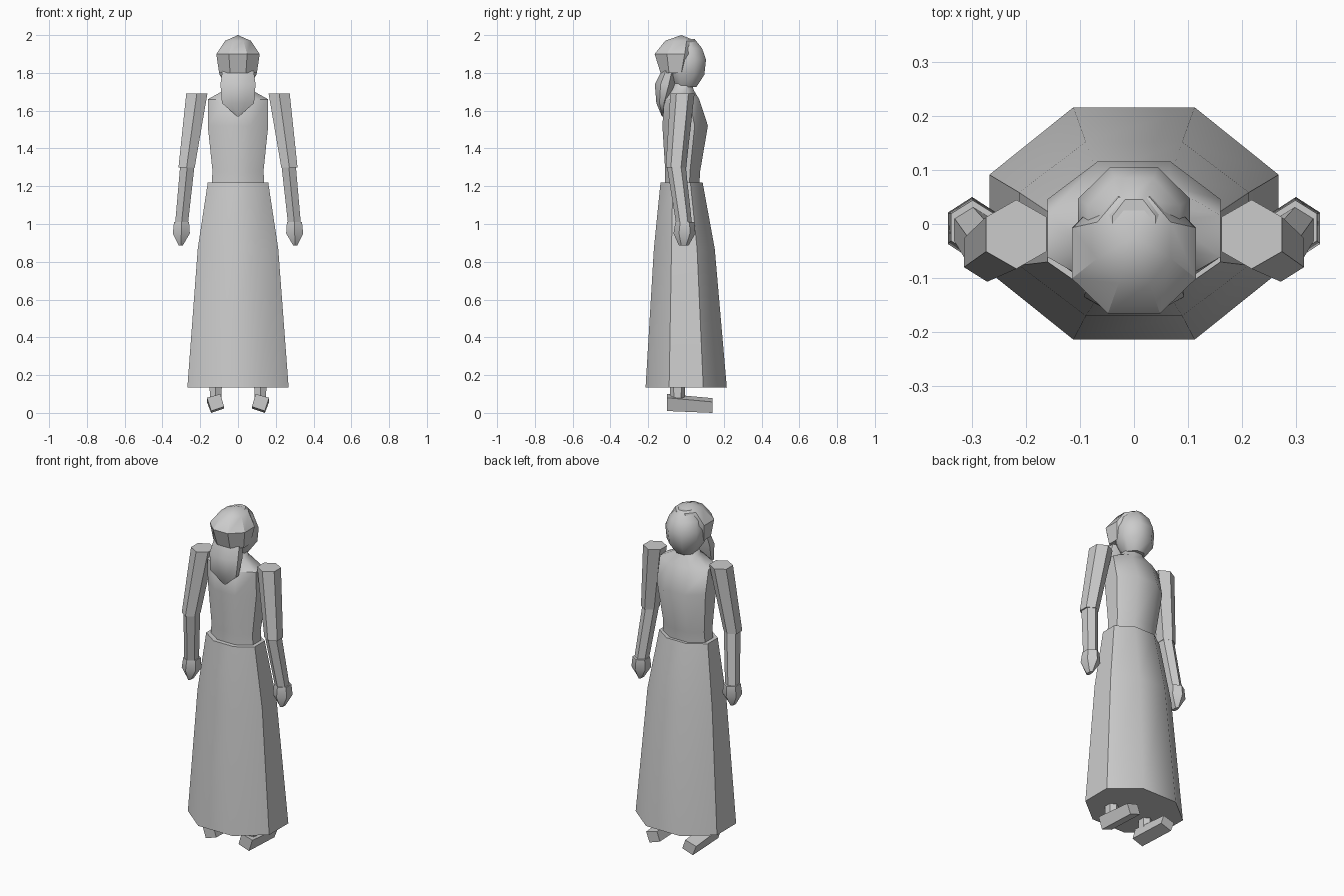
import bpy, bmesh, math

if "Cube" in bpy.data.objects:
    bpy.data.objects.remove(bpy.data.objects["Cube"])


def loft(name, rings, smooth=45):
    """Skin a stack of equal rings (listed top to bottom) and close both ends."""
    bm = bmesh.new()
    loops = [[bm.verts.new(p) for p in r] for r in rings]
    n = len(loops[0])
    for a, b in zip(loops, loops[1:]):
        for i in range(n):
            j = (i + 1) % n
            bm.faces.new((a[i], a[j], b[j], b[i]))
    bm.faces.new(loops[0])
    bm.faces.new(loops[-1])
    bmesh.ops.remove_doubles(bm, verts=bm.verts, dist=1e-4)
    bmesh.ops.recalc_face_normals(bm, faces=bm.faces)
    mesh = bpy.data.meshes.new(name)
    bm.to_mesh(mesh)
    bm.free()
    ob = bpy.data.objects.new(name, mesh)
    bpy.context.collection.objects.link(ob)
    bpy.ops.object.select_all(action='DESELECT')
    ob.select_set(True)
    bpy.context.view_layer.objects.active = ob
    bpy.ops.object.shade_smooth_by_angle(angle=math.radians(smooth))
    return ob


def octagon(z, hx, y0, y1):
    """Flat-sided octagon, half width hx, spanning y0..y1."""
    c, h = (y0 + y1) / 2, (y1 - y0) / 2
    pts = [(.42, 1), (1, .42), (1, -.42), (.42, -1),
           (-.42, -1), (-1, -.42), (-1, .42), (-.42, 1)]
    return [(x * hx, c + y * h, z) for x, y in pts]


def hexagon(x, y, z, rx, ry):
    """Hexagon with flat sides towards x."""
    pts = [(0, 1), (1, .5), (1, -.5), (0, -1), (-1, -.5), (-1, .5)]
    return [(x + a * rx, y + b * ry, z) for a, b in pts]


def octs(name, rows, smooth=45):
    return loft(name, [octagon(*r) for r in rows], smooth)


# Long skirt
octs("skirt", [(1.22, .16, -.135, .088), (.87, .213, -.17, .152),
               (.135, .268, -.214, .216)])

# Bodice with sloping shoulders and neck
octs("bodice", [(1.76, .05, -.07, .03), (1.71, .07, -.08, .04),
                (1.66, .16, -.115, .07), (1.52, .16, -.125, .116),
                (1.28, .135, -.11, .075), (1.20, .14, -.11, .07)])

# Head, face towards +y
octs("head", [(1.98, .04, -.06, .045), (1.93, .085, -.09, .085),
              (1.87, .104, -.1, .106), (1.79, .098, -.09, .097),
              (1.725, .055, -.06, .055)])

# Hair cap and hanging lock of hair
octs("hair", [(2.0, 0, -.025, -.025), (1.97, .068, -.11, .05),
              (1.90, .115, -.166, .058), (1.80, .1, -.135, .02)], 35)
octs("hair_tail", [(1.83, .08, -.12, -.05), (1.74, .093, -.165, -.06),
                   (1.64, .085, -.157, -.1), (1.57, .005, -.128, -.122)])

for side, s in (("left", -1), ("right", 1)):
    # Arm in two straight sections, then a tapered mitten hand
    loft("upper_arm_" + side, [hexagon(s * .218, -.019, 1.69, .056, .064),
                               hexagon(s * .272, -.053, 1.30, .043, .054)])
    loft("forearm_" + side, [hexagon(s * .268, -.052, 1.31, .038, .05),
                             hexagon(s * .299, -.01, 1.0, .034, .042)])
    loft("hand_" + side, [hexagon(s * .299, -.006, 1.01, .04, .05),
                          hexagon(s * .3, -.008, .95, .045, .058),
                          hexagon(s * .303, -.012, .885, .01, .025)])
    # Ankle
    loft("ankle_" + side, [hexagon(s * .118, -.045, .2, .034, .043),
                           hexagon(s * .118, -.045, .06, .03, .038)])
    # Foot block rolled outwards, sole lower at the outer edge
    section = [(.093, .1), (.165, .08), (.142, .01), (.074, .033)]
    loft("foot_" + side, [[(s * x, -.1, z) for x, z in section],
                          [(s * x, .14, z - .01 - (.012 if z > .05 else 0))
                           for x, z in section]], 30)
